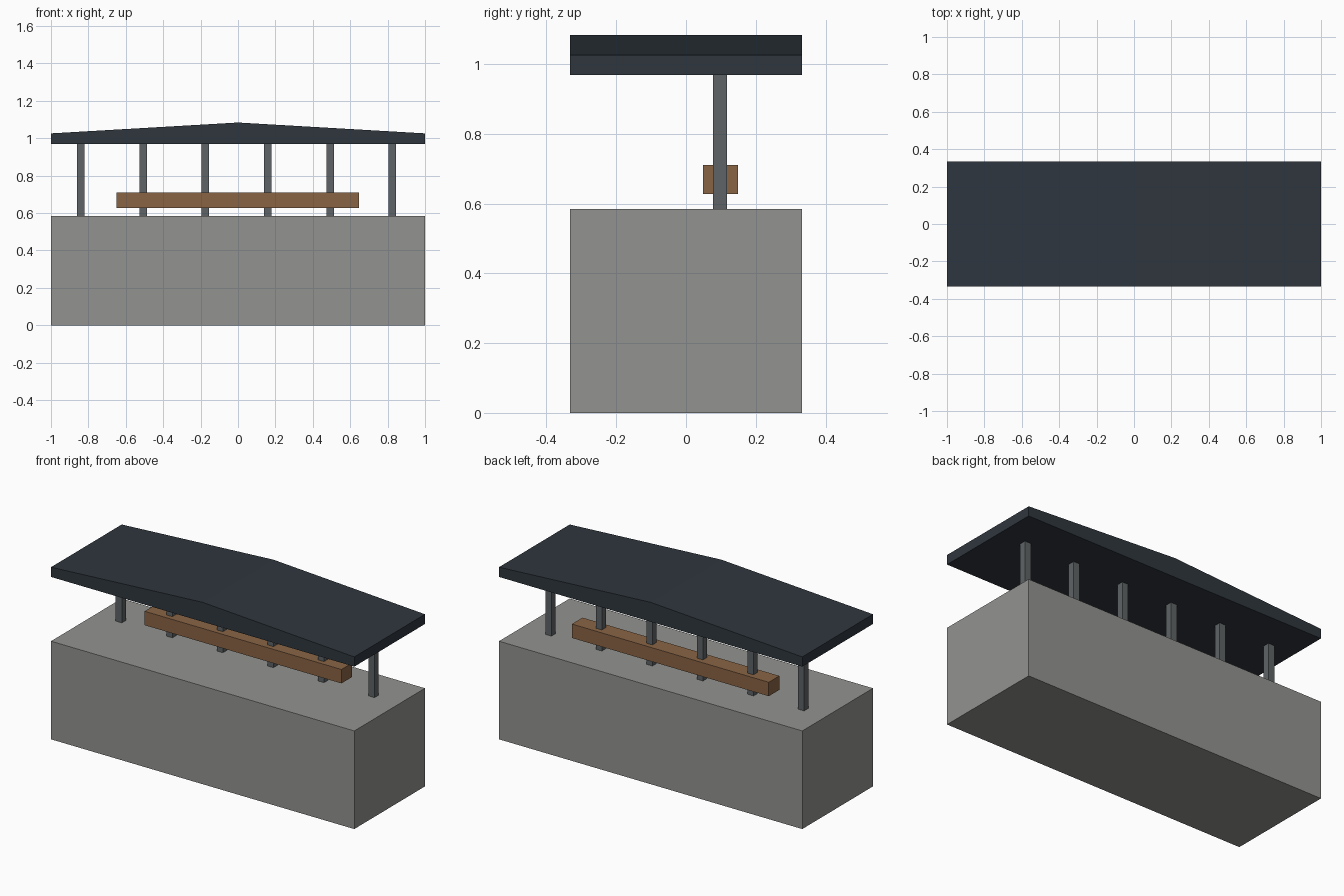
import bpy, bmesh

if "Cube" in bpy.data.objects:
    bpy.data.objects.remove(bpy.data.objects["Cube"])


def material(name, rgb):
    m = bpy.data.materials.new(name)
    m.diffuse_color = (*rgb, 1.0)
    m.use_nodes = True
    m.node_tree.nodes["Principled BSDF"].inputs["Base Color"].default_value = m.diffuse_color
    return m


concrete = material("concrete_grey", (0.29, 0.29, 0.28))
wood = material("bench_brown", (0.25, 0.127, 0.058))
steel = material("steel_grey", (0.112, 0.126, 0.132))
slate = material("roof_slate", (0.028, 0.037, 0.048))


def prism(name, profile, y0, y1, mat):
    """Extrude an x-z outline from y0 to y1."""
    bm = bmesh.new()
    face = bm.faces.new([bm.verts.new((x, y0, z)) for x, z in profile])
    ext = bmesh.ops.extrude_face_region(bm, geom=[face])
    verts = [v for v in ext["geom"] if isinstance(v, bmesh.types.BMVert)]
    bmesh.ops.translate(bm, verts=verts, vec=(0, y1 - y0, 0))
    bmesh.ops.recalc_face_normals(bm, faces=bm.faces)
    mesh = bpy.data.meshes.new(name)
    bm.to_mesh(mesh)
    bm.free()
    mesh.materials.append(mat)
    obj = bpy.data.objects.new(name, mesh)
    bpy.context.collection.objects.link(obj)
    return obj


def box(name, x0, x1, y0, y1, z0, z1, mat):
    return prism(name, [(x0, z0), (x1, z0), (x1, z1), (x0, z1)], y0, y1, mat)


HALF_DEPTH = 0.333
BASE_TOP, ROOF_BOTTOM = 0.585, 0.968

# Platform block
box("platform", -1, 1, -HALF_DEPTH, HALF_DEPTH, 0, BASE_TOP, concrete)

# Row of six posts carrying the roof
for i in range(6):
    x = -0.841 + i * 0.3333
    box(f"post_{i + 1}", x - 0.02, x + 0.02, 0.078, 0.118,
        BASE_TOP, ROOF_BOTTOM, steel)

# Long bench threaded on the posts
box("bench", -0.65, 0.648, 0.049, 0.149, 0.628, 0.711, wood)

# Shallow gabled canopy
prism("roof", [(-1, ROOF_BOTTOM), (1, ROOF_BOTTOM), (1, 1.026),
               (0, 1.084), (-1, 1.026)], -HALF_DEPTH, HALF_DEPTH, slate)
